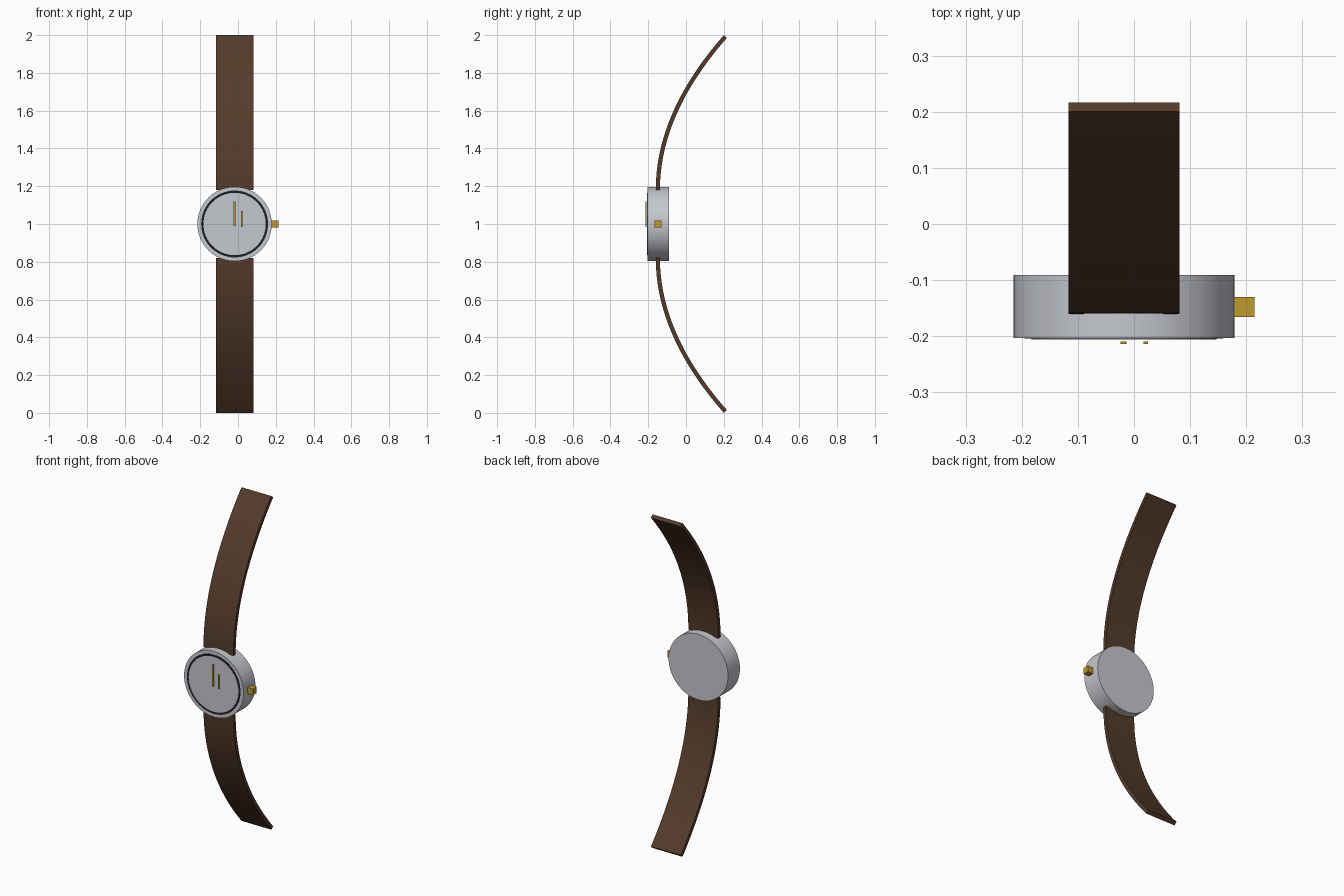
import bpy, bmesh, math

if "Cube" in bpy.data.objects:
    bpy.data.objects.remove(bpy.data.objects["Cube"])

CX = -0.018  # case axis


def material(name, rgb):
    m = bpy.data.materials.new(name)
    m.diffuse_color = (*rgb, 1)
    m.use_nodes = True
    m.node_tree.nodes["Principled BSDF"].inputs["Base Color"].default_value = m.diffuse_color
    return m


silver = material("silver", (0.56, 0.58, 0.62))
black = material("black", (0.012, 0.014, 0.017))
leather = material("brown leather", (0.088, 0.044, 0.023))
gold = material("gold", (0.52, 0.32, 0.03))


def finish(name, bm, mat, smooth=True):
    bmesh.ops.recalc_face_normals(bm, faces=bm.faces)
    me = bpy.data.meshes.new(name)
    bm.to_mesh(me)
    bm.free()
    me.materials.append(mat)
    ob = bpy.data.objects.new(name, me)
    bpy.context.collection.objects.link(ob)
    if smooth:
        bpy.ops.object.select_all(action="DESELECT")
        ob.select_set(True)
        bpy.context.view_layer.objects.active = ob
        bpy.ops.object.shade_smooth_by_angle(angle=math.radians(30))
    return ob


def disc(name, radius, y0, y1, mat):
    """Closed cylinder whose axis runs along y."""
    bm = bmesh.new()
    ring = [bm.verts.new((CX + radius * math.cos(a), y0, 1 + radius * math.sin(a)))
            for a in (math.tau * i / 64 for i in range(64))]
    face = bm.faces.new(ring)
    ext = bmesh.ops.extrude_face_region(bm, geom=[face], use_keep_orig=True)
    bmesh.ops.translate(bm, vec=(0, y1 - y0, 0),
                        verts=[v for v in ext["geom"] if isinstance(v, bmesh.types.BMVert)])
    return finish(name, bm, mat)


def box(name, x, y, z, mat):
    bm = bmesh.new()
    bmesh.ops.create_cube(bm, size=1)
    for v in bm.verts:
        v.co = [r[0] if c < 0 else r[1] for c, r in zip(v.co, (x, y, z))]
    return finish(name, bm, mat, False)


def strap(name, side):
    """Thick band swept along a parabola, upwards (1) or downwards (-1)."""
    bm = bmesh.new()
    rows, n, half = [], 32, 0.011
    start, length, depth = 0.18, 0.8125, 0.3575
    for i in range(n + 1):
        t = i / n
        y, z = -0.149 + depth * t * t, start + length * t
        slope = 2 * depth * t / length
        k = half / math.hypot(1, slope)
        ny, nz = -k, k * slope
        rows.append([bm.verts.new((CX + sx * 0.099, y + s * ny, 1 + side * (z + s * nz)))
                     for sx, s in ((-1, 1), (1, 1), (1, -1), (-1, -1))])
    for a, b in zip(rows, rows[1:]):
        for j in range(4):
            k = (j + 1) % 4
            bm.faces.new((a[j], a[k], b[k], b[j]))
    bm.faces.new(rows[0])
    bm.faces.new(rows[-1])
    return finish(name, bm, leather)


# Watch case, with dark ring and dial laid on its front
disc("case", 0.197, -0.2035, -0.091, silver)
disc("dial_ring", 0.177, -0.2045, -0.2, black)
disc("dial", 0.165, -0.2055, -0.2, silver)

# Strap halves
strap("upper_strap", 1)
strap("lower_strap", -1)

# Crown and hands
box("crown", (0.17, 0.215), (-0.166, -0.13), (0.981, 1.019), gold)
box("long_hand", (-0.024, -0.013), (-0.214, -0.209), (0.99, 1.12), gold)
box("short_hand", (0.017, 0.025), (-0.214, -0.209), (0.985, 1.07), gold)
